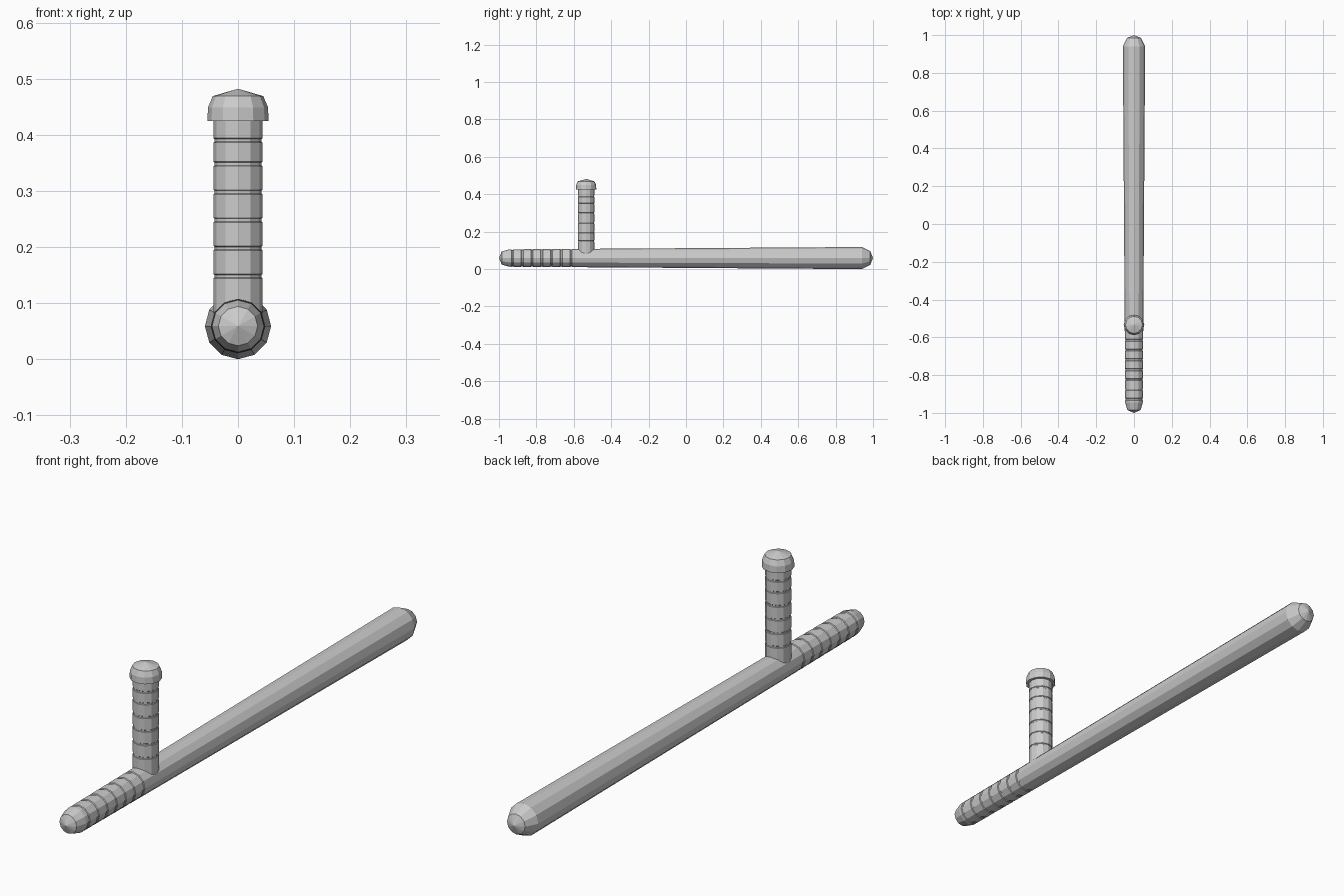
import bpy, bmesh
from math import pi, cos, sin

if "Cube" in bpy.data.objects:
    bpy.data.objects.remove(bpy.data.objects["Cube"])

SIDES = 12


def lathe(name, profile, place):
    """Spin (radius, height) points round an axis; place maps local axes to the model."""
    bm = bmesh.new()
    rings = []
    for r, h in profile:
        if r == 0:
            rings.append([bm.verts.new(place(0, 0, h))])
        else:
            rings.append([bm.verts.new(place(r * cos(2 * pi * i / SIDES),
                                             r * sin(2 * pi * i / SIDES), h))
                          for i in range(SIDES)])
    for a, b in zip(rings, rings[1:]):
        for i in range(SIDES):
            j = (i + 1) % SIDES
            quad = [a[i % len(a)], a[j % len(a)], b[j % len(b)], b[i % len(b)]]
            bm.faces.new(list(dict.fromkeys(quad)))
    bmesh.ops.recalc_face_normals(bm, faces=bm.faces)
    mesh = bpy.data.meshes.new(name)
    bm.to_mesh(mesh)
    bm.free()
    obj = bpy.data.objects.new(name, mesh)
    bpy.context.collection.objects.link(obj)
    return obj


def grooves(centres, radius, half, depth):
    """Shallow square grip grooves at the given heights."""
    pts = []
    for c in centres:
        r = radius(c)
        pts += [(r, c - half), (r - depth, c - half * 0.6),
                (r - depth, c + half * 0.6), (r, c + half)]
    return pts


# Long tapered shaft with grip grooves at the short end
AXIS_Z = 0.059


def shaft_radius(y):
    return 0.0465 + (y + 0.945) * 0.0125 / 1.885


shaft = [(0, -1), (0.035, -0.985), (shaft_radius(-0.945), -0.945)]
shaft += grooves([-0.928 + 0.0522 * i for i in range(7)], shaft_radius, 0.006, 0.0025)
shaft += [(0.059, 0.94), (0.037, 0.985), (0, 1)]
lathe("shaft", shaft, lambda u, v, h: (u, h, AXIS_Z + v))

# Upright side handle with grooves and a wider domed knob
handle = [(0, 0.06), (0.044, 0.06)]
handle += grooves([0.148, 0.198, 0.248, 0.298, 0.348, 0.39], lambda z: 0.044, 0.004, 0.002)
handle += [(0.044, 0.425), (0.0545, 0.425), (0.0535, 0.449),
           (0.045, 0.469), (0, 0.482)]
lathe("side_handle", handle, lambda u, v, h: (u, -0.534 + v, h))
